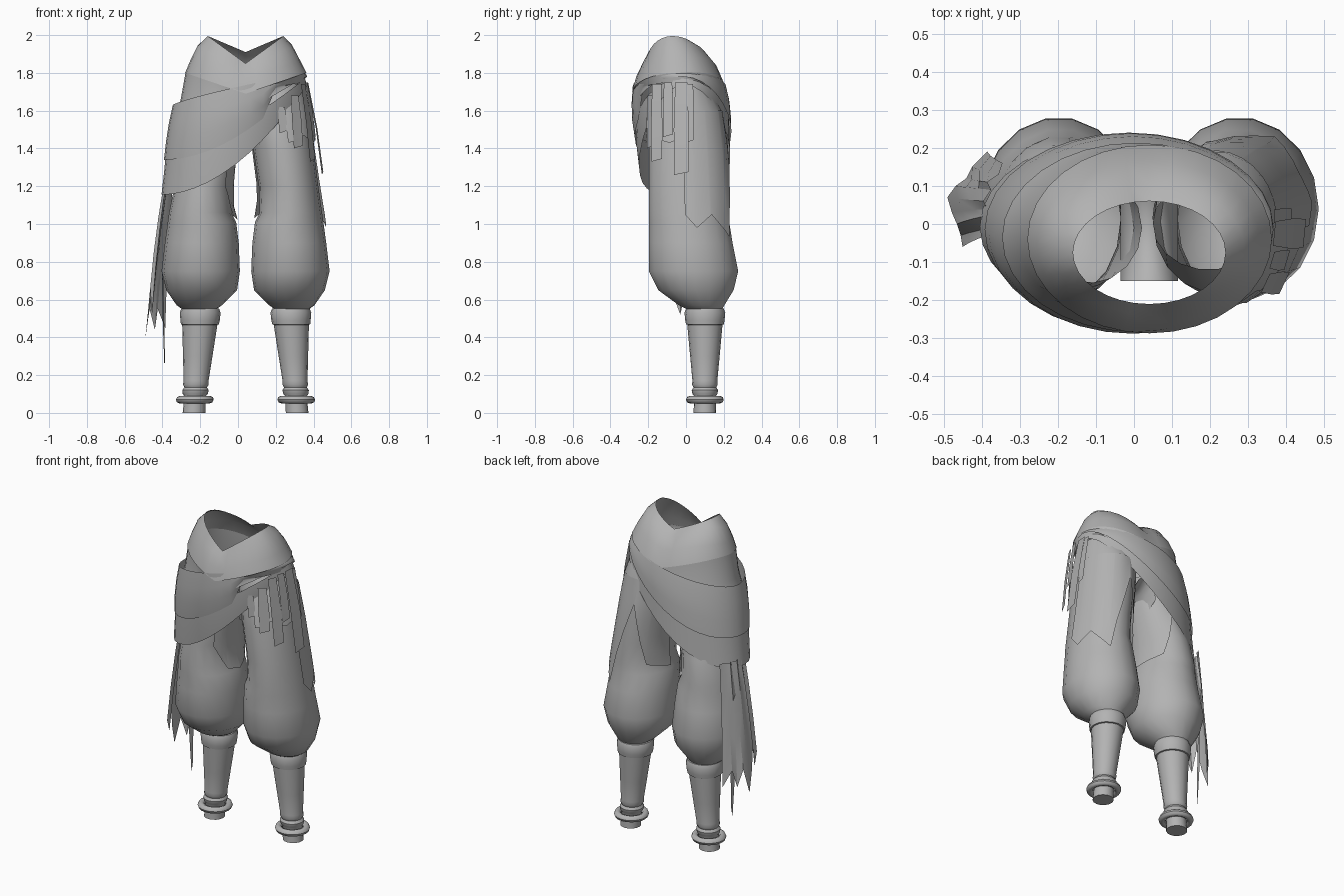
import bpy, bmesh, math
from mathutils import Vector

if "Cube" in bpy.data.objects:
    bpy.data.objects.remove(bpy.data.objects["Cube"])

cloth = bpy.data.materials.new("grey_cloth")
cloth.diffuse_color = (0.45, 0.45, 0.45, 1)
cloth.use_nodes = True
cloth.node_tree.nodes["Principled BSDF"].inputs["Base Color"].default_value = cloth.diffuse_color
MID = 0.04  # x of the plane between the legs


def finish(name, bm, angle=40):
    bmesh.ops.recalc_face_normals(bm, faces=bm.faces)
    me = bpy.data.meshes.new(name)
    bm.to_mesh(me)
    bm.free()
    me.materials.append(cloth)
    ob = bpy.data.objects.new(name, me)
    bpy.context.collection.objects.link(ob)
    bpy.ops.object.select_all(action='DESELECT')
    ob.select_set(True)
    bpy.context.view_layer.objects.active = ob
    bpy.ops.object.shade_smooth_by_angle(angle=math.radians(angle))
    return ob


def loft(name, rows, closed=True, cap=False, angle=40):
    """Skin a list of equally long point rows."""
    bm = bmesh.new()
    vs = [[bm.verts.new(p) for p in r] for r in rows]
    n = len(rows[0])
    for a, b in zip(vs, vs[1:]):
        for i in range(n if closed else n - 1):
            j = (i + 1) % n
            bm.faces.new((a[i], a[j], b[j], b[i]))
    if cap:
        bm.faces.new(vs[0])
        bm.faces.new(vs[-1])
    return finish(name, bm, angle)


def lerp_table(table, t):
    """Interpolate the rows of a table keyed by the first column."""
    for a, b in zip(table, table[1:]):
        if t <= b[0]:
            k = max(0, (t - a[0]) / (b[0] - a[0]))
            return [p + (q - p) * k for p, q in zip(a, b)]
    return list(table[-1])


# ---- trouser legs: z, inner x, outer x, front y, back y
LEG = [(.545, .20, .37, .01, .19), (.57, .165, .405, -.04, .205),
       (.65, .085, .46, -.15, .255), (.75, .07, .485, -.2, .28),
       (.9, .076, .467, -.2, .25), (1.01, .09, .452, -.2, .232),
       (1.06, .115, .445, -.2, .228), (1.2, .11, .425, -.2, .222),
       (1.4, .08, .40, -.2, .212), (1.6, .05, .372, -.18, .19),
       (1.74, .05, .34, -.12, .12)]


def leg_point(z, a, side, off=0):
    _, xi, xo, yf, yb = lerp_table(LEG, z)
    if side < 0:  # the left thigh slims down beneath the sash
        off -= .045 * min(1, max(0, (z - 1.15) / .25)) * (.6 + .4 * math.cos(a))
        yb -= .03 * min(1, max(0, (z - 1.15) / .25))
    x = (xi + xo) / 2 + ((xo - xi) / 2 + off) * math.cos(a)
    y = (yf + yb) / 2 + ((yb - yf) / 2 + off) * math.sin(a)
    return (MID + side * (x - MID), y, z)


# shin, cuff and foot profile: z, radius
SHIN = [(0, .06), (.05, .058), (.09, .058), (.1, .066), (.12, .07), (.135, .06),
        (.15, .068), (.17, .066), (.3, .078), (.465, .093)]
CUFF = [(.465, .085), (.468, .1), (.49, .104), (.53, .108), (.552, .1), (.556, .08)]
# pointed hems of the thigh over-cloth: angle, height
HEM = {1: [(-5, 1.05), (10, .98), (32, 1.05), (62, .93), (98, 1.45), (135, 1.07), (178, 1.03)],
       -1: [(98, 1.4), (135, 1.07), (178, 1.02), (200, 1.04), (225, 1.2)]}


def shin_x(z):
    return .313 - .033 * min(1, z / .5)


def round_rows(profile, side, n=16):
    return [[(MID + side * (shin_x(z) + r * math.cos(i * math.tau / n) - MID),
              .1 + r * math.sin(i * math.tau / n), z) for i in range(n)] for z, r in profile]


for side, label in ((1, "right"), (-1, "left")):
    angs = [i * math.tau / 18 for i in range(18)]
    top = 11 if side > 0 else 10
    loft(label + "_trouser_leg", [[leg_point(r[0], a, side) for a in angs] for r in LEG[:top]])
    loft(label + "_shin", round_rows(SHIN, side), cap=True)
    loft(label + "_knee_cuff", round_rows(CUFF, side), angle=50)
    # anklet ring
    ring = [(.07 + .02 * math.sin(t), .08 + .02 * math.cos(t))
            for t in [k * math.tau / 8 for k in range(9)]]
    loft(label + "_anklet", round_rows(ring, side, 20), angle=60)
    # loose over-cloth on the back of the thigh with a pointed hem
    hem = HEM[side]
    cols = [hem[0][0] + (hem[-1][0] - hem[0][0]) * i / 16 for i in range(17)]
    cols = sorted(set(cols + [h[0] for h in hem]))
    zt = 1.6 if side > 0 else 1.45
    rows = []
    for k in range(7):
        row = []
        for d in cols:
            low = lerp_table(hem, d)[1]
            row.append(leg_point(low + (zt - low) * k / 6, math.radians(d), side,
                                 .014 - .002 * k))
        rows.append(row)
    loft(label + "_thigh_flap", rows, closed=False)

# arched crotch piece joining the thighs
loft("crotch", [[(MID + .075 * math.cos(a), y, 1.36 + dz + .12 * math.sin(a))
                 for a in [math.pi * i / 8 for i in range(9)]]
                for y, dz in ((-.15, .06), (-.08, .01), (0, 0), (.08, .01), (.15, .06))],
     closed=False)


# ---- waist wraps: every ring is an ellipse from its x and y limits
def wrap_ring(x0, x1, y0, y1, zf, n=32):
    pts = []
    for i in range(n):
        a = i * math.tau / n
        c, s = math.cos(a), math.sin(a)
        x = (x0 + x1) / 2 + (x1 - x0) / 2 * c
        y = (y0 + y1) / 2 + (y1 - y0) / 2 * s
        pts.append((x, y, zf((c + 1) / 2, c, s)))
    return pts


def collar_low(u, c, s):
    return 1.69 + .11 * abs(c) + .03 * max(0, s)


loft("waist_collar", [
    wrap_ring(-.16, .24, -.21, .06,
              lambda u, c, s: (1.85 if s < 0 else 1.91) + (.145 if s < 0 else .085) * abs(c)),
    wrap_ring(-.215, .29, -.235, .105,
              lambda u, c, s: 1.82 + .12 * abs(c) + .06 * max(0, s)),
    wrap_ring(-.255, .332, -.268, .165,
              lambda u, c, s: 1.76 + .10 * abs(c) + .06 * max(0, s)),
    wrap_ring(-.28, .362, -.287, .208, collar_low)])

# inner layer that closes the pocket between collar and sash
loft("hip_underwrap", [
    wrap_ring(-.277, .358, -.282, .204, lambda u, c, s: collar_low(u, c, s) + .006),
    wrap_ring(-.305, .352, -.27, .208, lambda u, c, s: 1.65 + .1 * u),
    wrap_ring(-.335, .352, -.27, .214, lambda u, c, s: 1.56 + .2 * u),
    wrap_ring(-.372, .354, -.282, .231, lambda u, c, s: 1.47 + .31 * u ** 1.5)])


def upper_top(u, c, s):
    return 1.63 + .17 * u ** .8


def upper_low(u, c, s):
    z = 1.34 + .44 * u ** (1.9 if s < 0 else 1.6)
    if s < 0 and u > .7:  # the hem steps up where the collar folds over it
        z = max(z, 1.69 + .09 * (u - .7) / .3)
    return min(z, upper_top(u, c, s) - .005)


def lower_top(u, c, s):
    return 1.42 + .35 * u ** (1.7 if s < 0 else 1.5)


def lower_low(u, c, s):
    return 1.155 + .58 * u ** (1.9 if s < 0 else 1.6)


def band(name, limits, top, low):
    """Cloth band whose rings blend from the top edge to the low edge."""
    m = len(limits) - 1
    loft(name, [wrap_ring(*lim, lambda u, c, s, k=i / m:
                          top(u, c, s) * (1 - k) + low(u, c, s) * k)
                for i, lim in enumerate(limits)])


band("upper_sash", [(-.345, .355, -.282, .212), (-.366, .36, -.288, .23),
                    (-.381, .364, -.285, .238), (-.392, .366, -.27, .24)],
     upper_top, upper_low)
band("lower_sash", [(-.378, .354, -.268, .228), (-.39, .36, -.262, .232),
                    (-.405, .366, -.248, .234)], lower_top, lower_low)


# ---- hanging cloth strips
def strip(name, top, mid, low, width, taper=.9, cut=.03):
    """Ribbon through three points; width is its half-width vector."""
    w = Vector(width)
    rows = []
    for p, k in ((top, .8), (mid, 1), (low, taper)):
        p = Vector(p)
        rows.append([p - w * k, p + w * k])
    rows[-1][1].z += cut
    loft(name, rows, closed=False)


# strips over the right thigh: centre x, y, top z, low z, outward drift, half-width
for i, (x, y, zt, zl, d, w) in enumerate((
        (.23, -.205, 1.62, 1.48, .01, (.022, .005, 0)),
        (.30, -.19, 1.68, 1.40, .02, (.025, .018, 0)),
        (.345, -.155, 1.74, 1.33, .05, (.014, .03, 0)),
        (.362, -.095, 1.75, 1.46, .04, (.008, .027, 0)),
        (.368, -.025, 1.75, 1.26, .08, (.004, .04, 0)),
        (.368, .02, 1.74, 1.43, .045, (0, .022, 0)))):
    strip("thigh_strip_%d" % (i + 1), (x, y, zt), (x + d * .6, y, (zt + zl) / 2),
          (x + d, y, zl), w, .95, .015)

# short scarf layer under the thigh strips
loft("thigh_scarf", [[leg_point(z + .02 * math.cos(d * .12) * k, math.radians(d), 1, o)
                      for d in range(-80, 1, 8)]
                     for z, o, k in ((1.7, .006, 0), (1.58, .016, 0), (1.45, .02, 1))],
     closed=False)

# long pleated tail below the left hip: top x, y, low x, y, z
TAIL = [(-.385, -.03, -.45, -.06, .60), (-.375, -.01, -.455, -.03, .52),
        (-.395, .02, -.465, .0, .66), (-.385, .04, -.478, .03, .52),
        (-.395, .06, -.49, .07, .40), (-.375, .09, -.468, .10, .55),
        (-.385, .11, -.44, .12, .44), (-.355, .13, -.425, .15, .55),
        (-.345, .16, -.385, .19, .45)]
tail = []
for k in (0, .3, .65, 1):
    tail.append([(x + (lx - x) * k - .025 * k * (1 - k), y + (ly - y) * k, 1.2 + (lz - 1.2) * k)
                 for x, y, lx, ly, lz in TAIL])
loft("hip_tail", tail, closed=False, angle=25)
strip("hip_tail_thread", (-.40, .10, .75), (-.395, .10, .5), (-.388, .10, .23),
      (.004, .016, 0), .3, .06)
